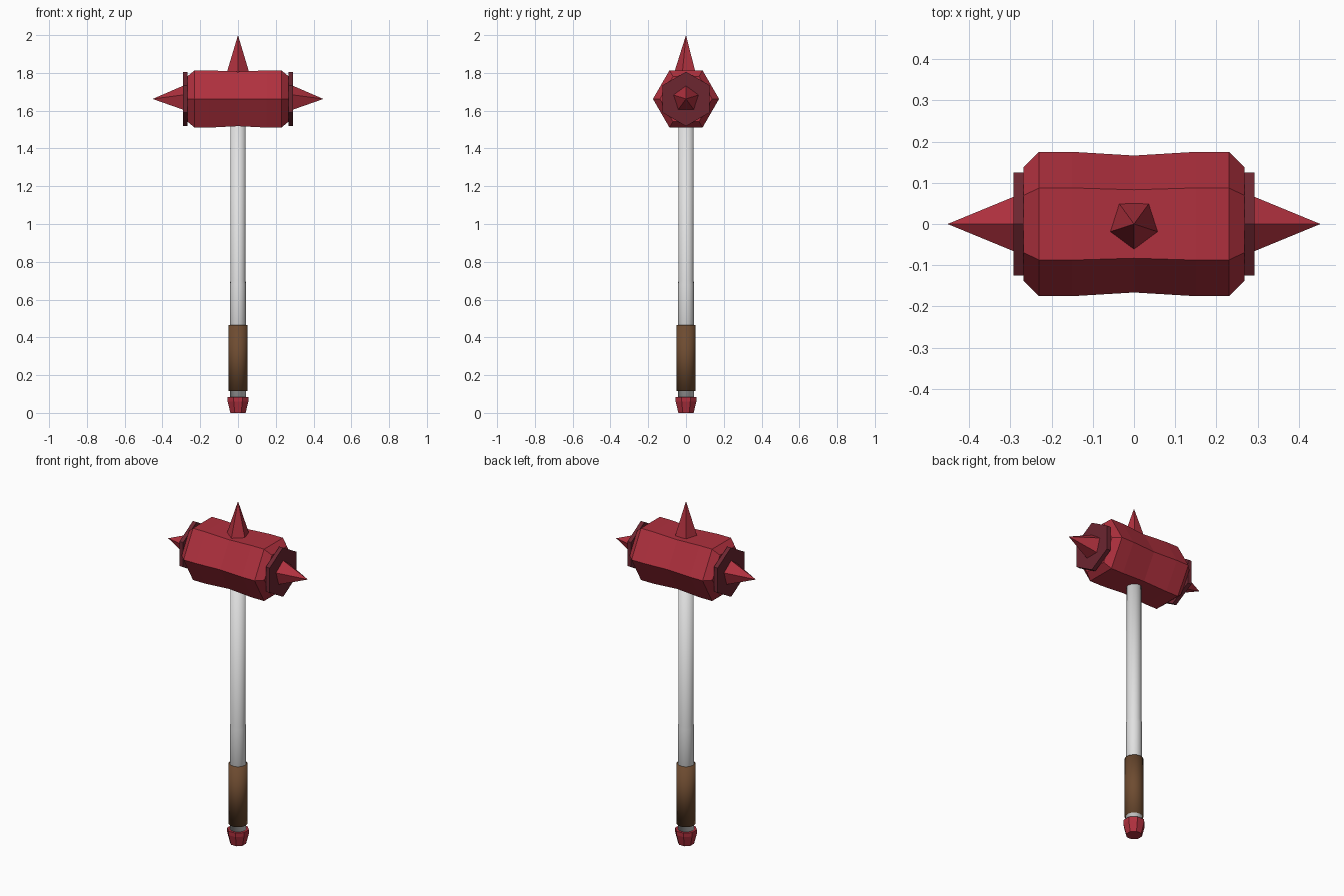
import bpy, bmesh, math
from mathutils import Matrix, Vector

cube = bpy.data.objects.get("Cube")
if cube:
    bpy.data.objects.remove(cube, do_unlink=True)


def material(name, rgb):
    mat = bpy.data.materials.new(name)
    mat.use_nodes = True
    color = (*rgb, 1.0)
    mat.diffuse_color = color
    mat.node_tree.nodes["Principled BSDF"].inputs["Base Color"].default_value = color
    return mat


red = material("crimson metal", (0.43, 0.03, 0.048))
dark_red = material("dark crimson metal", (0.15, 0.019, 0.03))
steel = material("pale steel", (0.75, 0.75, 0.75))
leather = material("brown leather", (0.155, 0.071, 0.03))

HEAD_Z = 1.662
TO_RIGHT = Matrix.Rotation(math.pi / 2, 4, 'Y')   # local z becomes +x, local x becomes -z


def turned(name, profile, sides, mat, start=0.0, matrix=Matrix(), smooth=False):
    """Revolve (radius, height) points around local z; radius 0 makes a tip."""
    bm = bmesh.new()
    rings = []
    for radius, height in profile:
        count = sides if radius else 1
        rings.append([bm.verts.new((radius * math.cos(start + math.tau * i / sides),
                                    radius * math.sin(start + math.tau * i / sides), height))
                      for i in range(count)])
    for low, high in zip(rings, rings[1:]):
        for i in range(sides):
            j = (i + 1) % sides
            if len(high) == 1:
                bm.faces.new((low[i], low[j], high[0]))
            else:
                bm.faces.new((low[i], low[j], high[j], high[i]))
    for ring in (rings[0], rings[-1]):
        if len(ring) > 1:
            bm.faces.new(ring)
    bmesh.ops.transform(bm, matrix=matrix, verts=bm.verts)
    bmesh.ops.recalc_face_normals(bm, faces=bm.faces)
    mesh = bpy.data.meshes.new(name)
    bm.to_mesh(mesh)
    bm.free()
    for poly in mesh.polygons:
        poly.use_smooth = smooth
    mesh.materials.append(mat)
    obj = bpy.data.objects.new(name, mesh)
    bpy.context.collection.objects.link(obj)
    return obj


# Shaft, grip and pommel
turned("shaft", [(0.043, 0.07), (0.043, 0.68), (0.0405, 0.70), (0.0405, 1.56)], 16, steel, smooth=True)
turned("grip", [(0.051, 0.115), (0.051, 0.465)], 16, leather, smooth=True)
turned("pommel", [(0.044, 0.0), (0.059, 0.06), (0.059, 0.083)], 8, red, start=math.pi / 8)

# Hexagonal head with a pinched waist and chamfered ends
half = [(0.166, 0.0), (0.175, 0.15), (0.175, 0.23), (0.138, 0.268)]
profile = [(r, -h) for r, h in reversed(half[1:])] + half
turned("hammer_head", profile, 6, red, start=math.pi / 6,
       matrix=Matrix.Translation((0, 0, HEAD_Z)) @ TO_RIGHT)

# End plates and side spikes, mirrored left and right
for side, sign in (("left", 1), ("right", -1)):
    place = (Matrix.Translation((0, 0, HEAD_Z)) @ Matrix.Scale(sign, 4, Vector((1, 0, 0)))
             @ TO_RIGHT)
    turned(side + "_end_plate", [(0.144, 0.268), (0.144, 0.292)], 6, dark_red, matrix=place)
    turned(side + "_spike", [(0.071, 0.288), (0.0, 0.452)], 5, red, start=math.pi, matrix=place)

# Top spike
turned("top_spike", [(0.066, 1.79), (0.0, 2.0)], 5, red, start=-math.pi / 2)
